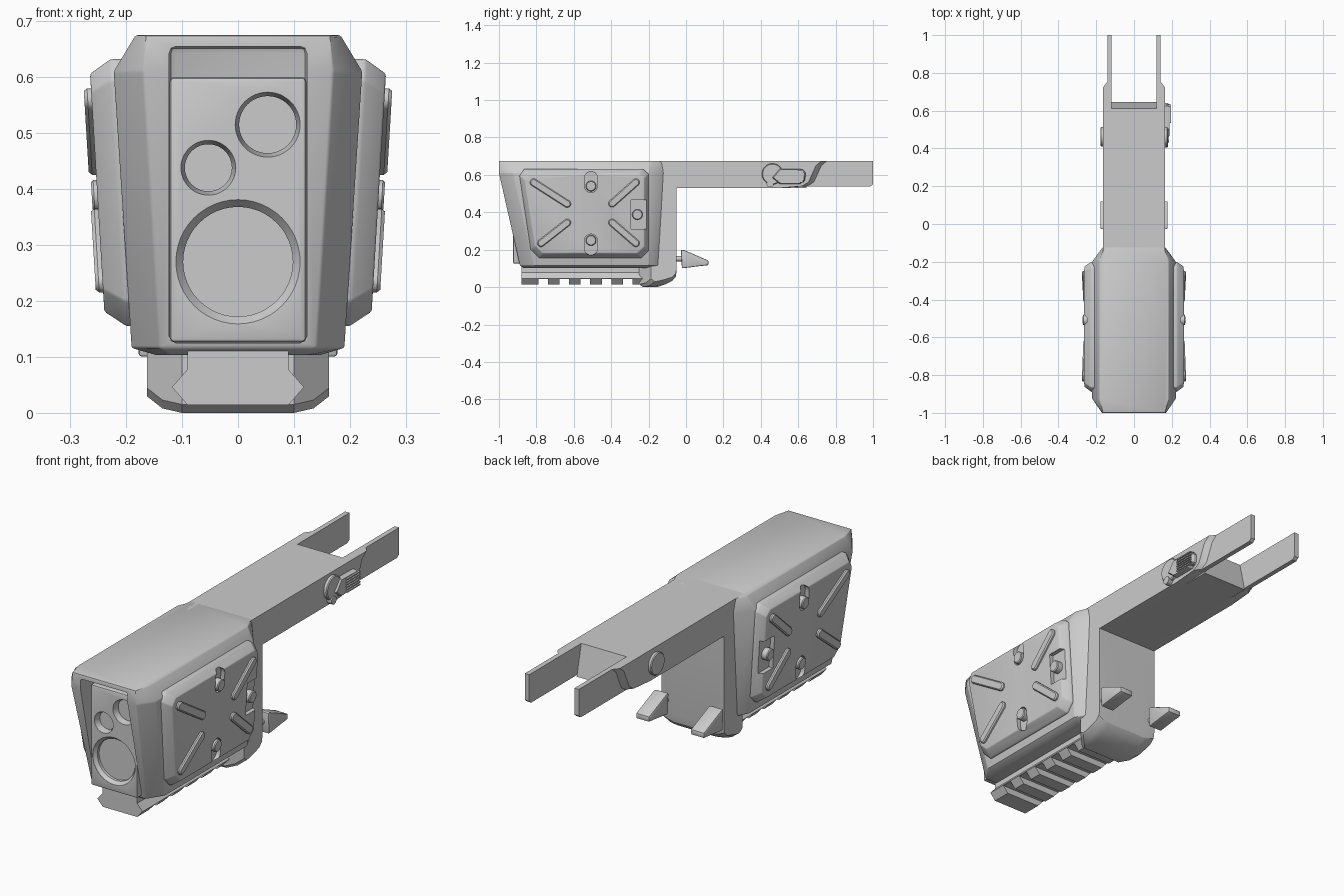
import bpy, bmesh
from math import sin, cos, pi, atan2

if "Cube" in bpy.data.objects:
    bpy.data.objects.remove(bpy.data.objects["Cube"])

parts, mirrored = [], []


def loft(name, rings, bevel=0.0, mirror=False, cutter=False, segs=2):
    """Skin a list of equal-length rings, with flat end caps."""
    bm = bmesh.new()
    vs = [[bm.verts.new(p) for p in r] for r in rings]
    n = len(rings[0])
    for a, b in zip(vs, vs[1:]):
        for i in range(n):
            j = (i + 1) % n
            bm.faces.new((a[i], a[j], b[j], b[i]))
    bm.faces.new(vs[0][::-1])
    bm.faces.new(vs[-1])
    bmesh.ops.recalc_face_normals(bm, faces=bm.faces[:])
    me = bpy.data.meshes.new(name)
    bm.to_mesh(me)
    bm.free()
    ob = bpy.data.objects.new(name, me)
    bpy.context.scene.collection.objects.link(ob)
    if bevel:
        m = ob.modifiers.new("bevel", 'BEVEL')
        m.width, m.segments, m.limit_method, m.angle_limit = bevel, segs, 'ANGLE', 0.5
    if cutter:
        ob.hide_render = True
        ob.display_type = 'WIRE'
    else:
        parts.append(ob)
    if mirror:
        mirrored.append(ob)
    return ob


def cut(ob, tool):
    m = ob.modifiers.new("cut", 'BOOLEAN')
    m.operation, m.solver, m.object = 'DIFFERENCE', 'EXACT', tool


def yz(outline, x):
    return [(x, y, z) for y, z in outline]


def xz(outline, y):
    return [(x, y, z) for x, z in outline]


def lean(outline, x):
    """Ring on the housing's leaning side wall."""
    return [(x + 0.06 * (z - 0.6), y, z) for y, z in outline]


def circle(a, b, r, n=32):
    return [(a + r * cos(2 * pi * i / n), b + r * sin(2 * pi * i / n)) for i in range(n)]


def rect(a0, a1, b0, b1):
    return [(a0, b0), (a1, b0), (a1, b1), (a0, b1)]


def capsule(a0, b0, a1, b1, r, n=8):
    t = atan2(b1 - b0, a1 - a0)
    out = []
    for a, b, s in ((a1, b1, t - pi / 2), (a0, b0, t + pi / 2)):
        out += [(a + r * cos(s + pi * i / n), b + r * sin(s + pi * i / n)) for i in range(n + 1)]
    return out


# Main housing: chamfered plan, stacked upward
def plan(z, f, w, yf, ys, yr, wr):
    half = [(f, yf), (w, yf + 0.075), (w, ys), (wr, yr)]
    return [(x, y, z) for x, y in half + [(-x, y) for x, y in half[::-1]]]


housing = loft("housing", [
    plan(0.103, 0.12, 0.145, -0.87, -0.22, -0.16, 0.12),
    plan(0.116, 0.14, 0.19, -0.888, -0.2, -0.145, 0.16),
    plan(0.61, 0.17, 0.222, -1.0, -0.2, -0.12, 0.163),
    plan(0.675, 0.165, 0.183, -1.0, -0.19, -0.12, 0.155)], bevel=0.004)
win = rect(-0.123, 0.123, 0.125, 0.655)
cut(housing, loft("window_cutter", [xz(win, -1.1), xz(win, -0.86)], bevel=0.012, cutter=True))

# Lens plate standing upright in the window, with three countersunk lenses
lp = rect(-0.122, 0.122, 0.126, 0.6)
plate = loft("lens_plate", [xz(lp, -0.925), xz(lp, -0.85)], bevel=0.008)
for x, z, r, rim in ((0.053, 0.515, 0.051, 0.007), (-0.053, 0.438, 0.042, 0.007), (0, 0.27, 0.098, 0.013)):
    cut(plate, loft("lens_cutter", [xz(circle(x, z, q, 48), y) for q, y in
                                    ((r + rim, -0.95), (r + rim, -0.924), (r, -0.908), (r, -0.895))],
                    cutter=True))

# Side panels with slots, screws and diagonal ribs
outline = [(-0.865, 0.632), (-0.23, 0.632), (-0.2, 0.605), (-0.2, 0.195),
           (-0.24, 0.155), (-0.785, 0.155), (-0.83, 0.2), (-0.89, 0.595)]
inner = [(-0.525 + (y + 0.525) * 0.925, 0.393 + (z - 0.393) * 0.89) for y, z in outline]
panel = loft("side_panel", [lean(outline, 0.18), lean(outline, 0.226), lean(inner, 0.264)],
             bevel=0.004, mirror=True)
for s in (capsule(-0.508, 0.54, -0.508, 0.585, 0.034), capsule(-0.508, 0.25, -0.508, 0.205, 0.034),
          rect(-0.295, -0.15, 0.31, 0.465)):
    cut(panel, loft("slot_cutter", [lean(s, 0.244), lean(s, 0.3)], cutter=True))
for y, z in ((-0.508, 0.54), (-0.508, 0.25), (-0.26, 0.388)):
    loft("panel_screw", [lean(circle(y, z, 0.028), 0.23), lean(circle(y, z, 0.028), 0.27),
                         lean(circle(y, z, 0.024), 0.274)], mirror=True)
for rib in ((-0.815, 0.56, -0.635, 0.445), (-0.395, 0.447, -0.268, 0.56),
            (-0.775, 0.235, -0.635, 0.345), (-0.395, 0.345, -0.268, 0.235)):
    loft("panel_rib", [lean(capsule(*rib, 0.02), 0.25), lean(capsule(*rib, 0.02), 0.271),
                       lean(capsule(*rib, 0.015), 0.277)], mirror=True)


# Accessory rail: continuous spine with a row of teeth below
def section(half):
    return half + [(-x, z) for x, z in half[::-1]]


spine = section([(0.09, 0.125), (0.09, 0.078), (0.118, 0.046), (0.116, 0.044)])
loft("rail_spine", [xz(spine, -0.88), xz(spine, -0.19)])
tooth = section([(0.117, 0.045), (0.09, 0.014)])
for i in range(6):
    y = -0.82 + 0.113 * i
    y0, y1 = (-0.88 if i == 0 else y - 0.031), y + 0.031
    loft("rail_tooth", [xz(tooth, y0), xz(tooth, y1)])


# Rear block under the arm, rounded at the bottom
def block(x, yf, zb):
    return yz([(yf, 0.6), (yf, zb + 0.015), (yf + 0.02, zb), (-0.15, zb + 0.002), (-0.11, zb * 0.9 + 0.015),
               (-0.075, 0.032 + zb * 0.7), (-0.055, 0.055 + zb * 0.6), (-0.05, 0.085 + zb * 0.5), (-0.05, 0.6)], x)


sides = [(0.1, -0.25, 0.0), (0.135, -0.215, 0.008), (0.163, -0.187, 0.03)]
loft("rear_block", [block(-x, y, z) for x, y, z in sides[::-1]] + [block(*s) for s in sides])

# Long arm: core, thick cheeks and thin fork prongs
core = [(-0.2, 0.53), (0.645, 0.53), (0.612, 0.675), (-0.2, 0.675)]
loft("arm_core", [yz(core, -0.119), yz(core, 0.119)])
cheek = [(-0.2, 0.53), (0.5, 0.53), (0.65, 0.54), (0.685, 0.562), (0.725, 0.65), (0.755, 0.675), (-0.2, 0.675)]
shoulder = [(y - 0.03 if y > 0.6 else y, z) for y, z in cheek]
loft("arm_cheek", [yz(cheek, 0.118), yz(cheek, 0.14), yz(shoulder, 0.163)], mirror=True)
prong = [(0.6, 0.538), (0.985, 0.538), (1.0, 0.55), (1.0, 0.675), (0.6, 0.675)]
loft("fork_prong", [yz(prong, 0.118), yz(prong, 0.141)], mirror=True)

# Right-hand lever with grip ridges, and its pivot cap on the left
loft("lever_hub", [yz(circle(0.462, 0.605, r), x) for r, x in ((0.056, 0.15), (0.056, 0.176), (0.052, 0.18))])
lever = [(0.46, 0.585), (0.5, 0.552), (0.61, 0.552), (0.636, 0.57), (0.64, 0.61), (0.625, 0.63), (0.5, 0.633)]
lever_top = [(0.56 + (y - 0.56) * 0.92, 0.592 + (z - 0.592) * 0.92) for y, z in lever]
loft("lever_arm", [yz(lever, 0.15), yz(lever, 0.178), yz(lever_top, 0.188)])
for i in range(6):
    z = 0.562 + i * 0.012
    loft("lever_ridge", [yz(rect(0.535, 0.632, z - 0.003, z + 0.003), x) for x in (0.17, 0.196)])
loft("lever_pin", [yz(circle(0.45, 0.553, 0.019), x) for x in (0.15, 0.186)])
loft("pivot_cap", [yz(circle(0.462, 0.6, r), x) for r, x in ((0.052, -0.15), (0.052, -0.174), (0.048, -0.178))])

# Rear thumb paddles on short stems
paddle = [(-0.027, 0.2), (-0.01, 0.198), (0.12, 0.142), (0.12, 0.117), (0.07, 0.112), (-0.022, 0.1)]
loft("paddle", [yz(paddle, 0.108), yz(paddle, 0.178)], bevel=0.006, mirror=True)
loft("paddle_stem", [xz(circle(0.14, 0.152, 0.015, 16), y) for y in (-0.06, -0.015)], mirror=True)

# Mirror the paired parts, apply modifiers and smooth by angle
for ob in mirrored:
    ob.modifiers.new("mirror", 'MIRROR').use_mirror_merge = False
for ob in parts:
    bpy.context.view_layer.objects.active = ob
    for name in [m.name for m in ob.modifiers]:
        bpy.ops.object.modifier_apply(modifier=name)
    ob.data.shade_smooth()
    ob.data.set_sharp_from_angle(angle=0.52)
